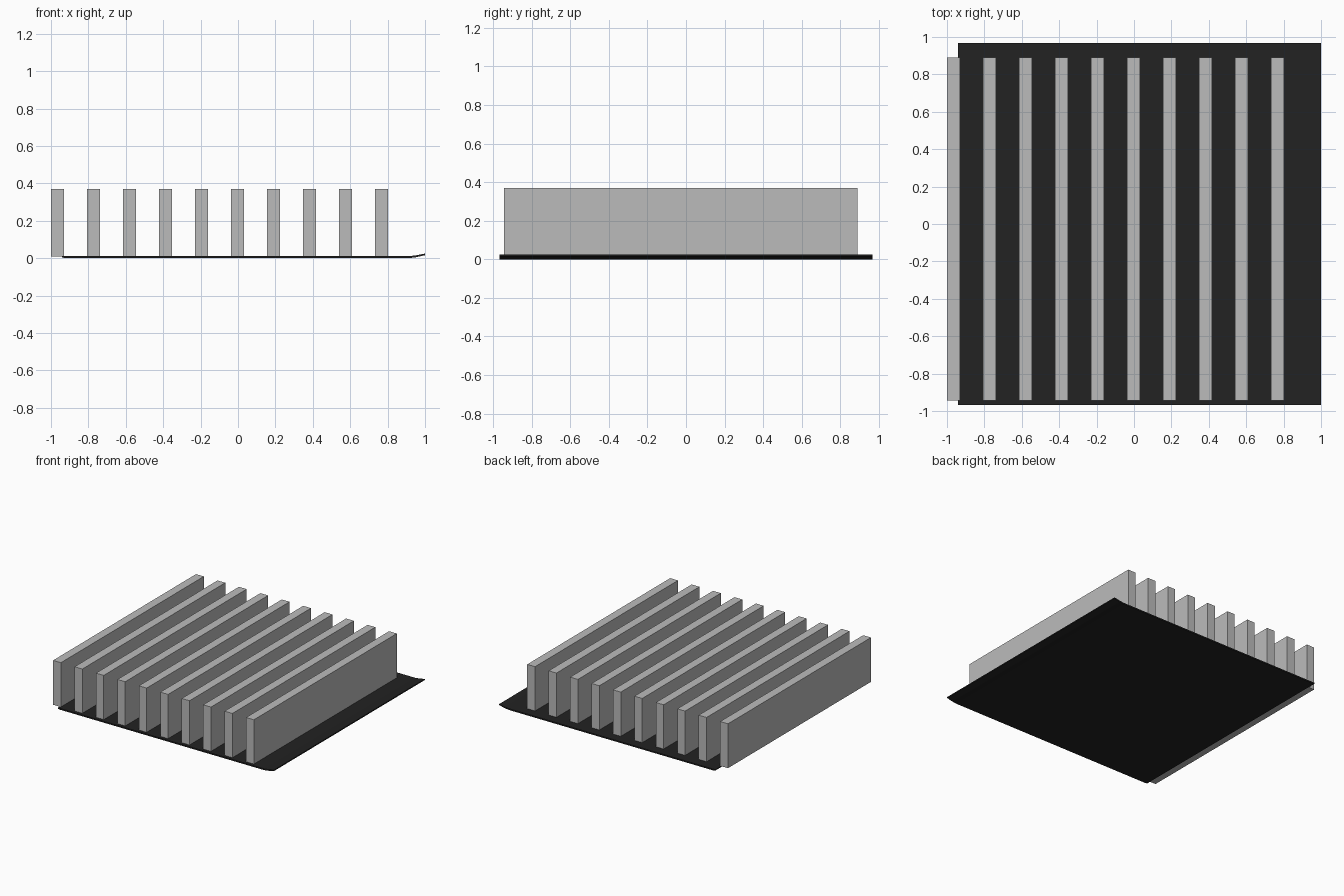
import bpy, bmesh

if "Cube" in bpy.data.objects:
    bpy.data.objects.remove(bpy.data.objects["Cube"])

def material(name, r, g, b):
    m = bpy.data.materials.new(name)
    m.diffuse_color = (r, g, b, 1)
    m.use_nodes = True
    m.node_tree.nodes["Principled BSDF"].inputs["Base Color"].default_value = m.diffuse_color
    return m

grey = material("light grey", 0.5, 0.5, 0.5)
black = material("near black", 0.016, 0.016, 0.016)

def extrude_profile(name, pts, y0, y1, mat):
    """Closed x-z profile extruded along y."""
    bm = bmesh.new()
    face = bm.faces.new([bm.verts.new((x, y0, z)) for x, z in pts])
    ret = bmesh.ops.extrude_face_region(bm, geom=[face])
    verts = [v for v in ret["geom"] if isinstance(v, bmesh.types.BMVert)]
    bmesh.ops.translate(bm, verts=verts, vec=(0, y1 - y0, 0))
    bmesh.ops.recalc_face_normals(bm, faces=bm.faces)
    me = bpy.data.meshes.new(name)
    bm.to_mesh(me)
    bm.free()
    me.materials.append(mat)
    ob = bpy.data.objects.new(name, me)
    bpy.context.collection.objects.link(ob)
    return ob

# Thin base sheet, its right edge curling slightly upward
top = [(-0.94, 0.011), (0.91, 0.011), (0.95, 0.015), (1.0, 0.025)]
bottom = [(1.0, 0.016), (0.95, 0.005), (0.91, 0.0), (-0.92, 0.0), (-0.94, 0.004)]
extrude_profile("base_sheet", top + bottom, -0.967, 0.967, black)

# Row of ten upright slats
width, first, pitch = 0.07, -1.0, 0.1925
for i in range(10):
    x = first + i * pitch
    extrude_profile(f"slat_{i + 1}",
                    [(x, 0.01), (x + width, 0.01), (x + width, 0.37), (x, 0.37)],
                    -0.943, 0.89, grey)
